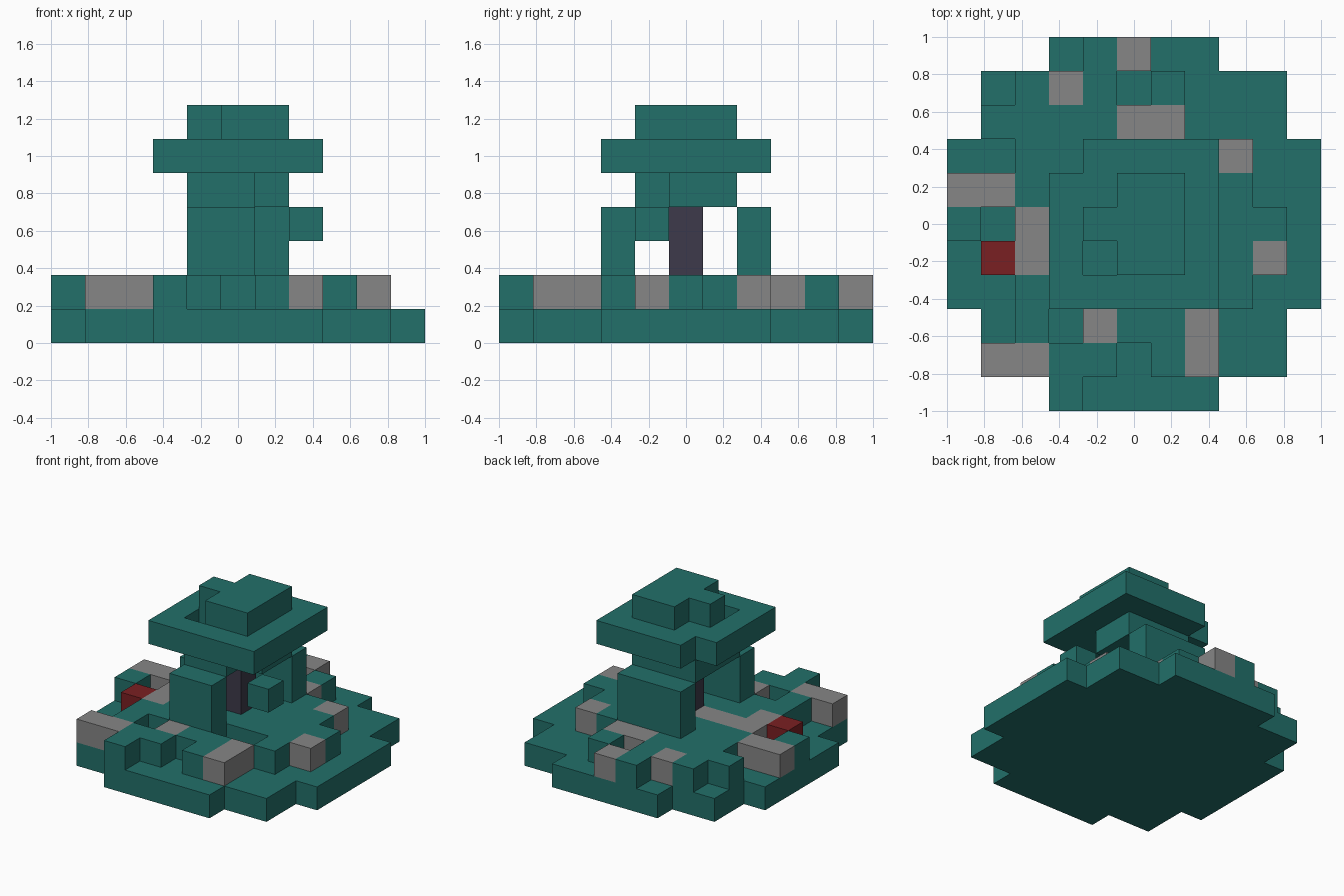
import bpy
import bmesh
from mathutils import Vector

if "Cube" in bpy.data.objects:
    bpy.data.objects.remove(bpy.data.objects["Cube"], do_unlink=True)

N = 11
U = 2 / N


def material(name, color):
    m = bpy.data.materials.new(name)
    m.use_nodes = True
    m.diffuse_color = (*color, 1)
    m.node_tree.nodes["Principled BSDF"].inputs["Base Color"].default_value = (*color, 1)
    return m


MATS = {
    "T": material("teal_wood", (0.016, 0.162, 0.144)),
    "G": material("grey_stone", (0.238, 0.238, 0.238)),
    "R": material("dark_red", (0.195, 0.014, 0.016)),
    "D": material("dark_slate", (0.047, 0.042, 0.069)),
}
KEYS = list(MATS)
DIRS = [Vector(d) for d in ((1, 0, 0), (-1, 0, 0), (0, 1, 0), (0, -1, 0), (0, 0, 1), (0, 0, -1))]


def plan(rows, left=0, back=N - 1, levels=(0,)):
    """Cells of a floor plan; rows run from back to front."""
    return {(left + i, back - r, k): c
            for k in levels for r, row in enumerate(rows)
            for i, c in enumerate(row) if c != "."}


parts = {}

# Stepped base slab
end, side, middle = "...TTTTT...", ".TTTTTTTTT.", "T" * N
parts["base_slab"] = plan([end] + [side] * 2 + [middle] * 5 + [side] * 2 + [end])

# Broken terrace with stone patches and one red block
parts["terrace"] = plan([
    "....TG.....",
    "..TGT.T....",
    ".TTTTGG....",
    "..TTTTTTG..",
    "GGTTTTTTT..",
    "T.GGGTTTTT.",
    ".RGTTTTTTG.",
    "..TTTT..T..",
    "..T.GTTG...",
    ".GGTT.TG...",
    "...T.......",
], levels=(1,))

# Walls, centre column and the overhanging block
parts["back_wall"] = plan(["TTT"], 4, 7, (2, 3))
parts["front_wall"] = plan(["TT"], 4, 3, (2, 3))
parts["centre_column"] = plan(["D"], 5, 5, (2, 3))
parts["side_block"] = plan(["T"], 7, 4, (3,))

# Neck, roof and cap
parts["roof_neck"] = plan(["TTT", "TTT", "TT."], 4, 6, (4,))
parts["roof"] = plan([".TTTT", "TTTTT", "TTTTT", "T.TTT", "TTTTT"], 3, 7, (5,))
parts["roof_cap"] = plan([".TT", "TTT", ".TT"], 4, 6, (6,))

solid = set().union(*parts.values())


def build(name, cells):
    """Make one object from the exposed faces of its cells."""
    bm = bmesh.new()
    for cell, key in cells.items():
        centre = Vector(cell) + Vector((0.5, 0.5, 0.5))
        for d in DIRS:
            if tuple(int(a + b) for a, b in zip(cell, d)) in solid:
                continue
            u = Vector((d.y, d.z, d.x))
            v = d.cross(u)
            corners = [centre + (d + u * a + v * b) / 2
                       for a, b in ((-1, -1), (1, -1), (1, 1), (-1, 1))]
            face = bm.faces.new([bm.verts.new(((p.x - N / 2) * U, (p.y - N / 2) * U, p.z * U))
                                 for p in corners])
            face.material_index = KEYS.index(key)
    bmesh.ops.remove_doubles(bm, verts=bm.verts[:], dist=0.001)
    mesh = bpy.data.meshes.new(name)
    bm.to_mesh(mesh)
    bm.free()
    for m in MATS.values():
        mesh.materials.append(m)
    bpy.context.scene.collection.objects.link(bpy.data.objects.new(name, mesh))


for name, cells in parts.items():
    build(name, cells)
